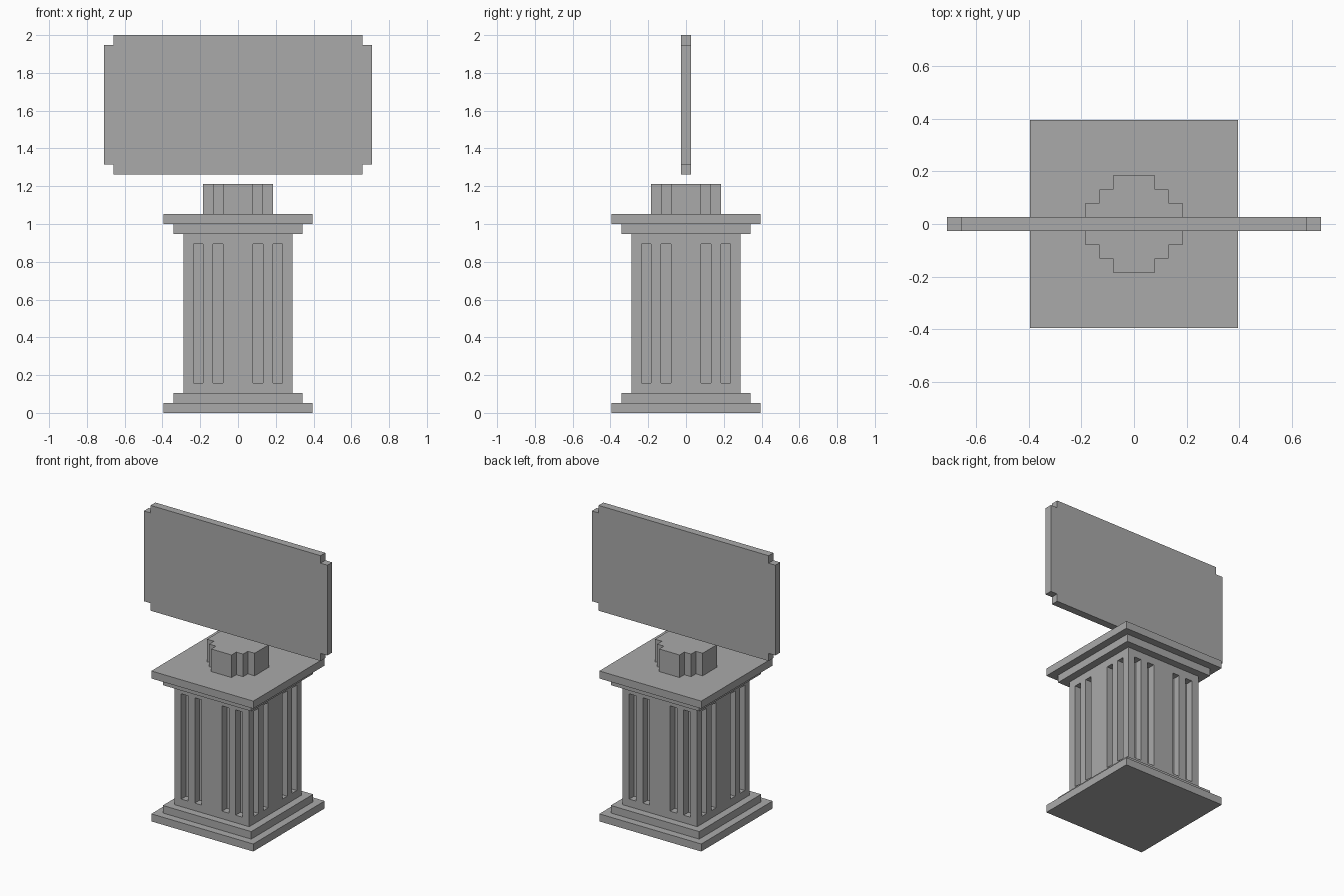
import bpy
import bmesh
from mathutils import Matrix, Vector

cube = bpy.data.objects.get("Cube")
if cube:
    bpy.data.objects.remove(cube, do_unlink=True)

U = 2 / 38  # one grid step of the blocky design

stone = bpy.data.materials.new("grey_stone")
stone.use_nodes = True
GREY = (0.4, 0.4, 0.4, 1)
stone.diffuse_color = GREY
stone.node_tree.nodes["Principled BSDF"].inputs["Base Color"].default_value = GREY


def finish(name, bm):
    bmesh.ops.recalc_face_normals(bm, faces=bm.faces)
    bmesh.ops.scale(bm, vec=(U, U, U), verts=bm.verts)
    mesh = bpy.data.meshes.new(name)
    bm.to_mesh(mesh)
    bm.free()
    mesh.materials.append(stone)
    obj = bpy.data.objects.new(name, mesh)
    bpy.context.collection.objects.link(obj)
    return obj


def add_box(bm, low, high, turn=Matrix()):
    low, high = Vector(low), Vector(high)
    place = Matrix.Translation((low + high) / 2) @ Matrix.Diagonal((*(high - low), 1))
    bmesh.ops.create_cube(bm, size=1, matrix=turn @ place)


def square_block(name, half, bottom, top):
    bm = bmesh.new()
    add_box(bm, (-half, -half, bottom), (half, half, top))
    return finish(name, bm)


def mirrored_outline(quarter):
    """Mirror a quarter outline into a full closed loop."""
    half = quarter + [(-x, y) for x, y in reversed(quarter)]
    return half + [(-x, -y) for x, y in half]


def prism(name, outline, place, depth):
    bm = bmesh.new()
    face = bm.faces.new([bm.verts.new(place(a, b)) for a, b in outline])
    side = bmesh.ops.extrude_face_region(bm, geom=[face])["geom"]
    moved = [v for v in side if isinstance(v, bmesh.types.BMVert)]
    bmesh.ops.translate(bm, vec=depth, verts=moved)
    return finish(name, bm)


# Stepped base and top slabs
square_block("base_slab", 7.5, 0, 1)
square_block("base_step", 6.5, 1, 2)
square_block("top_step", 6.5, 18, 19)
square_block("top_slab", 7.5, 19, 20)

# Column with four flutes on every side
column = square_block("column", 5.5, 2, 18)
bm = bmesh.new()
for quarter_turn in range(4):
    turn = Matrix.Rotation(quarter_turn * 1.5707963, 4, "Z")
    for x in (-4.5, -2.5, 1.5, 3.5):
        add_box(bm, (x, -6.5, 3), (x + 1, -4.5, 17), turn)
flutes = finish("flute_cutter", bm)
flutes.hide_render = True
flutes.hide_set(True)
cut = column.modifiers.new("flutes", "BOOLEAN")
cut.operation = "DIFFERENCE"
cut.solver = "EXACT"
cut.object = flutes

# Stepped round pedestal
rounded = mirrored_outline([(3.5, 1.5), (2.5, 1.5), (2.5, 2.5), (1.5, 2.5), (1.5, 3.5)])
prism("pedestal", rounded, lambda a, b: (a, b, 20), (0, 0, 3))

# Floating board with notched corners
notched = mirrored_outline([(13.5, 6), (12.5, 6), (12.5, 7)])
prism("floating_board", notched, lambda a, b: (a, -0.5, 31 + b), (0, 1, 0))
